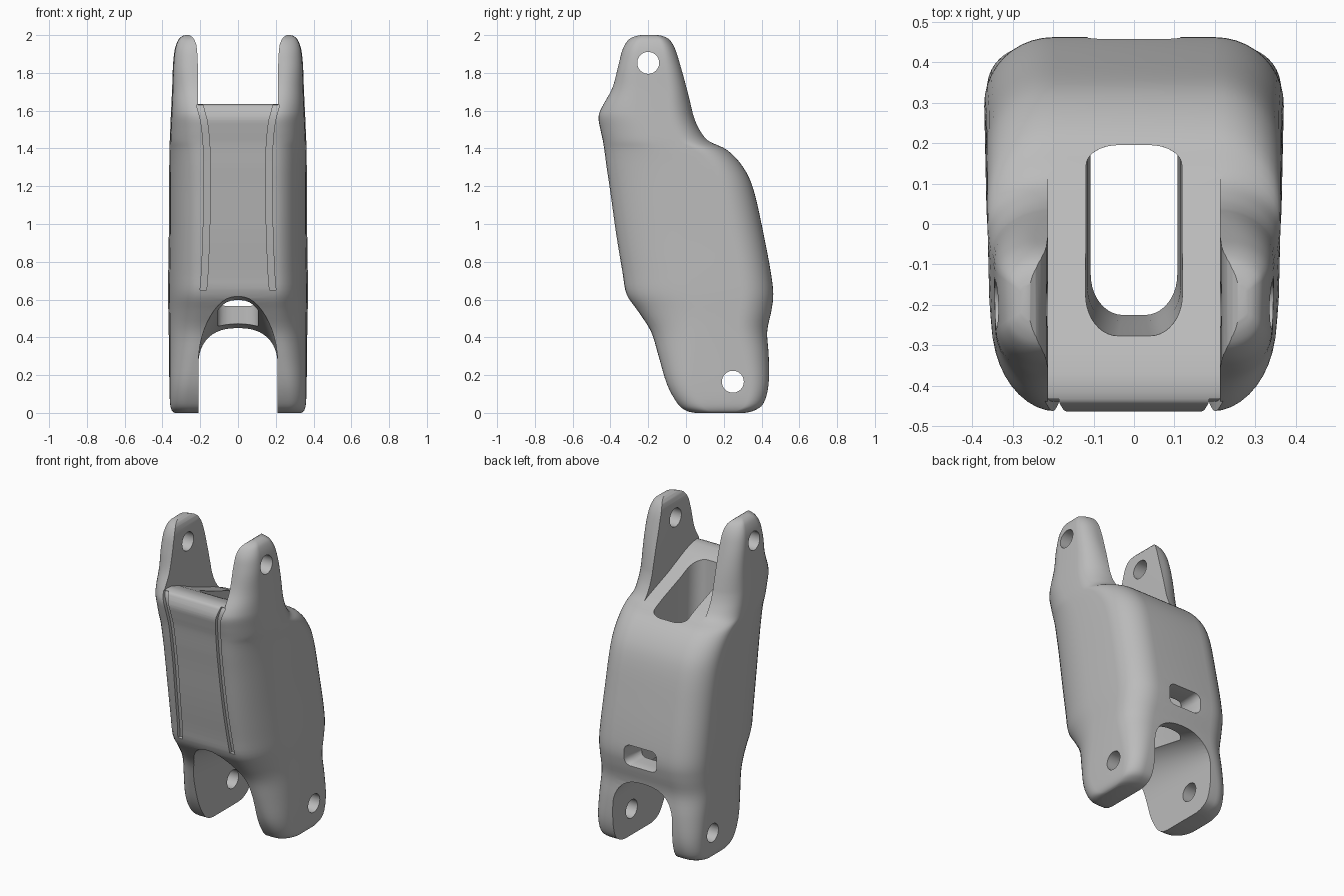
import bpy, bmesh, math
from mathutils import Vector

if "Cube" in bpy.data.objects:
    bpy.data.objects.remove(bpy.data.objects["Cube"])

grey = bpy.data.materials.new("plain grey")
grey.diffuse_color = (0.5, 0.5, 0.5, 1)
grey.use_nodes = True
grey.node_tree.nodes["Principled BSDF"].inputs["Base Color"].default_value = grey.diffuse_color


def make(name, rings):
    """Loft equal-length rings of points into a capped solid."""
    bm = bmesh.new()
    vs = [[bm.verts.new(p) for p in r] for r in rings]
    n = len(vs[0])
    for a, b in zip(vs, vs[1:]):
        for i in range(n):
            bm.faces.new((a[i], a[(i + 1) % n], b[(i + 1) % n], b[i]))
    bm.faces.new(vs[0][::-1])
    bm.faces.new(vs[-1])
    bmesh.ops.recalc_face_normals(bm, faces=bm.faces)
    me = bpy.data.meshes.new(name)
    bm.to_mesh(me)
    bm.free()
    ob = bpy.data.objects.new(name, me)
    bpy.context.collection.objects.link(ob)
    me.materials.append(grey)
    return ob


def spline(keys, steps):
    """Catmull-Rom through key tuples."""
    k = [Vector(p) for p in keys]
    k = [k[0]] + k + [k[-1]]
    out = []
    for i in range(1, len(k) - 2):
        a, b, c, d = k[i - 1:i + 3]
        for s in range(steps):
            t = s / steps
            out.append(0.5 * (2 * b + (c - a) * t + (2 * a - 5 * b + 4 * c - d) * t * t
                              + (3 * b - a - 3 * c + d) * t ** 3))
    return out + [k[-1]]


def rounded(hw, y0, y1, rx, rf, rb, n=10):
    """Rounded rectangle in x, y with separate front and back corner depths."""
    pts = []
    for sx, sy, start in ((1, 1, 0), (-1, 1, 90), (-1, -1, 180), (1, -1, 270)):
        ry = rb if sy > 0 else rf
        cy = y1 - ry if sy > 0 else y0 + ry
        for i in range(n + 1):
            a = math.radians(start + 90 * i / n)
            pts.append((sx * (hw - rx) + rx * math.cos(a), cy + ry * math.sin(a)))
    return pts


def mix(a, b, t):
    t = min(1, max(0, t))
    return a + (b - a) * t * t * (3 - 2 * t)


# Body: height, front depth, back depth, half width
KEYS = [(0, .05, .31, .335), (.012, 0, .36, .35), (.05, -.045, .41, .36),
        (.15, -.1, .437, .364), (.3, -.145, .438, .367), (.43, -.185, .43, .37),
        (.54, -.255, .452, .373), (.63, -.315, .462, .374), (.75, -.337, .448, .373),
        (.95, -.37, .41, .37), (1.18, -.402, .358, .369), (1.3, -.42, .303, .368),
        (1.39, -.432, .22, .367), (1.44, -.44, .12, .365), (1.5, -.453, .072, .362),
        (1.565, -.463, .043, .359), (1.62, -.445, .028, .356), (1.72, -.39, .003, .351),
        (1.84, -.358, -.03, .346), (1.92, -.337, -.055, .337), (1.97, -.31, -.082, .32),
        (1.992, -.28, -.11, .3), (2, -.25, -.14, .28)]
rings = []
for z, f, b, w in spline(KEYS, 4):
    d = b - f
    # corner sizes: tight on the lower lugs, broad on the body, medium on the upper lugs
    low, high = z / .6, (z - 1.45) / .4
    rf = mix(mix(.12, min(.36, d * .46), low), d * .3, high)
    rb = mix(mix(.09, min(.17, d * .3), low), d * .25, (z - 1.3) / .3)
    rx = mix(mix(.09, .175, low), .1, high)
    rx = min(rx, w - .195)
    # the flanks draw in slightly toward the front
    rings.append([(x * (1 - .045 * (b - y) / d * min(1, d / .7) * min(1, z / .5)), y, z)
                  for x, y in rounded(w, f, b, rx, rf, rb)])
body = make("limb_link_body", rings)

cutters = []


def cutter(name, rings):
    ob = make(name, rings)
    ob.hide_render = True
    cutters.append(ob)


# Fork gap at the top, with its sloping floor and rounded front lip
floor = [(-.7, 1.585), (-.46, 1.59), (-.452, 1.612), (-.438, 1.628), (-.415, 1.636), (-.37, 1.632),
         (-.3, 1.61), (-.12, 1.53), (.06, 1.465), (.13, 1.435), (.2, 1.415), (.4, 1.41), (.4, 2.2), (-.7, 2.2)]
cutter("top_fork_cutter", [[(x, y, z) for y, z in floor] for x in (-.213, .213)])

# Rounded inner tips of the top lugs
cutter("top_tip_cutter", [[(x, y, z) for x, y in ((w, .4), (-w, .4), (-w, -.7), (w, -.7))]
                          for z, w in ((1.8, .2), (1.85, .2131), (1.92, .2165), (1.95, .221),
                                       (1.975, .23), (1.99, .242), (2.002, .26), (2.1, .26))])

# Arched fork gap at the bottom, rising and narrowing toward the front
arch = [(-.21, -.3), (.21, -.3)]
for i in range(25):
    a = math.pi * i / 24
    arch.append((.21 * math.copysign(abs(math.cos(a)) ** .85, math.cos(a)),
                 .25 + .195 * max(0, math.sin(a)) ** .85))
arch_rings = []
for i in range(11):
    y = -.6 + 1.05 * i / 10
    t = (.45 - y) / .75
    arch_rings.append([(x * (1 - .12 * t * max(0, (z - .25) / .195) ** 2), y,
                        z + .17 * t * max(0, (z - .25) / .195)) for x, z in arch])
arch_rings.append([(x, .7, z) for x, z in arch])
cutter("bottom_fork_cutter", arch_rings)

# Tunnel through the body, following the sloping front and back walls
cutter("tunnel_cutter", [[(x, y, z) for x, y in rounded(w, f, b, .08, .1, .05)]
                         for z, f, b, w in ((.2, -.225, .3, .107), (.44, -.225, .33, .107),
                                            (.7, -.225, .335, .107), (1, -.24, .3, .112),
                                            (1.25, -.255, .245, .115), (1.4, -.265, .195, .118),
                                            (1.75, -.285, .195, .122))])

# Window in the lower back, flaring outward
cutter("window_cutter", [[(x, y, z) for x, z in rounded(w, lo, hi, .04, .04, .04, 6)]
                         for y, w, lo, hi in ((.08, .105, .57, .68), (.4, .105, .565, .68),
                                              (.44, .11, .56, .685), (.48, .12, .545, .69), (.6, .12, .545, .69))])

# Pin holes
for name, y, z in (("top_pin_cutter", -.2, 1.853), ("bottom_pin_cutter", .248, .165)):
    cutter(name, [[(x, y + .058 * math.cos(i * math.pi / 20), z + .058 * math.sin(i * math.pi / 20))
                   for i in range(40)] for x in (-.6, .6)])

# Front grooves: height, centre x, front depth
GROOVE = [(.65, .184, -.32), (.75, .176, -.337), (.95, .168, -.37), (1.18, .163, -.402),
          (1.4, .166, -.434), (1.53, .178, -.458), (1.59, .192, -.458), (1.63, .203, -.44)]
for s, side in ((1, "right"), (-1, "left")):
    cutter(side + "_groove_cutter",
           [[(s * (x + dx), y + dy, z) for dx, dy in ((-.017, -.1), (.017, -.1), (.017, .022), (-.017, .022))]
            for z, x, y in spline(GROOVE, 4)])

# Apply the cuts and smooth the result
bpy.context.view_layer.objects.active = body
for c in cutters:
    m = body.modifiers.new(c.name, "BOOLEAN")
    m.object, m.operation, m.solver = c, "DIFFERENCE", "EXACT"
    bpy.ops.object.modifier_apply(modifier=m.name)
for c in cutters:
    bpy.data.objects.remove(c)
bpy.ops.object.select_all(action="DESELECT")
body.select_set(True)
bpy.ops.object.shade_smooth_by_angle(angle=math.radians(35))
